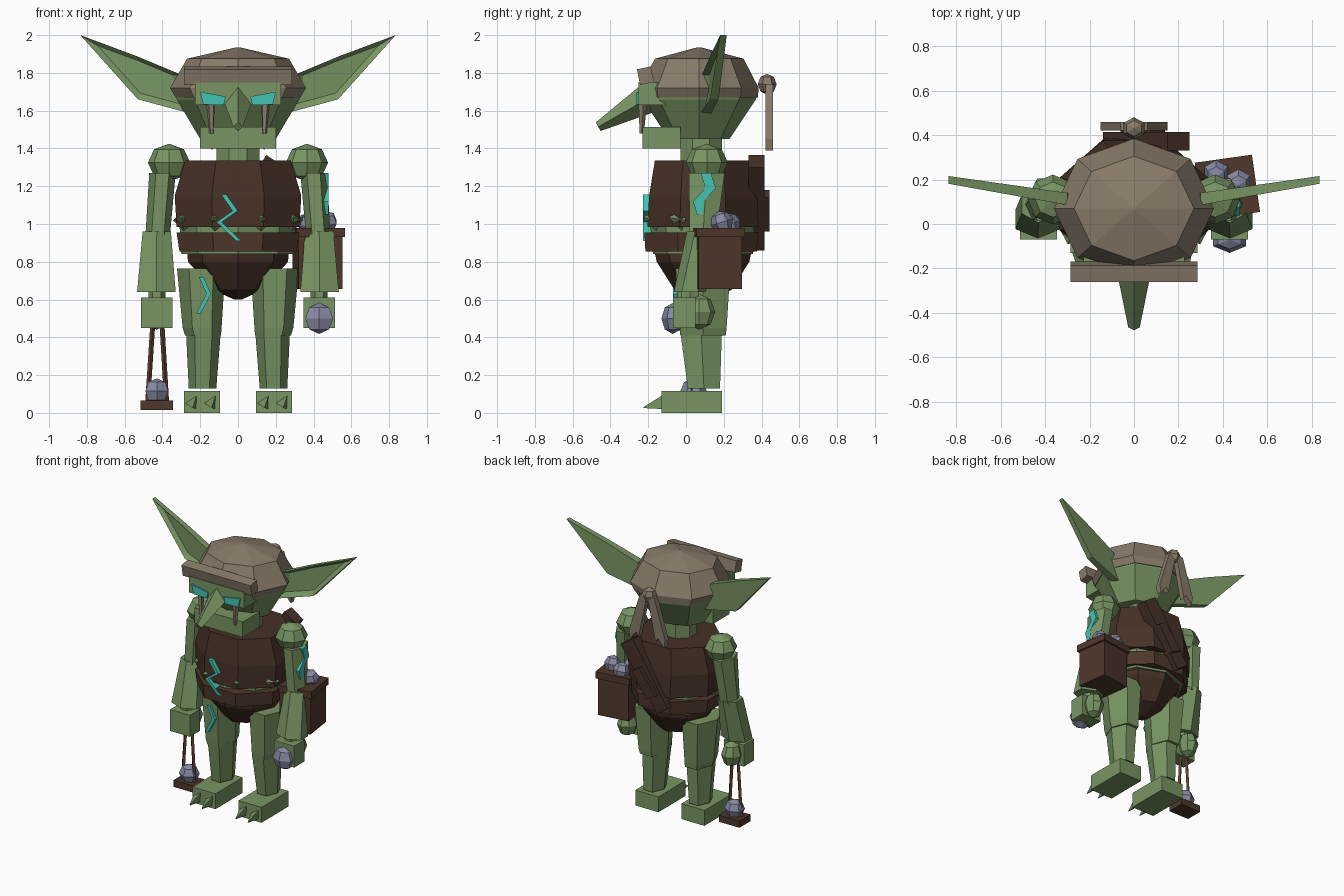
import bpy, bmesh, math
from mathutils import Vector, Matrix

if "Cube" in bpy.data.objects:
    bpy.data.objects.remove(bpy.data.objects["Cube"])


def lin(c):
    c /= 255
    return c / 12.92 if c < 0.04045 else ((c + 0.055) / 1.055) ** 2.4


def material(name, *rgb):
    m = bpy.data.materials.new(name)
    m.diffuse_color = (*[lin(c) for c in rgb], 1)
    m.use_nodes = True
    m.node_tree.nodes["Principled BSDF"].inputs["Base Color"].default_value = m.diffuse_color
    return m


GREEN = material("skin_green", 120, 149, 99)
TAN = material("cap_tan", 136, 124, 106)
BROWN = material("leather_brown", 78, 55, 43)
DARK = material("jacket_brown", 70, 49, 38)
CYAN = material("glow_cyan", 66, 196, 180)
STONE = material("stone_lilac", 136, 138, 164)
CORD = material("cord_brown", 98, 68, 50)


def finish(name, bm, mat):
    bmesh.ops.recalc_face_normals(bm, faces=bm.faces)
    me = bpy.data.meshes.new(name)
    bm.to_mesh(me)
    bm.free()
    me.materials.append(mat)
    ob = bpy.data.objects.new(name, me)
    bpy.context.collection.objects.link(ob)
    return ob


def loft(name, rings, n, mat, phase=0.0):
    """Rings are (cx, cy, z, half width, half depth), bottom to top."""
    ang = [(i + phase) * math.tau / n for i in range(n)]
    kx = max(abs(math.cos(a)) for a in ang)
    ky = max(abs(math.sin(a)) for a in ang)
    bm = bmesh.new()
    loops = [[bm.verts.new((cx + rx * math.cos(a) / kx, cy + ry * math.sin(a) / ky, z)) for a in ang]
             for cx, cy, z, rx, ry in rings]
    for lo, hi in zip(loops, loops[1:]):
        for i in range(n):
            j = (i + 1) % n
            bm.faces.new((lo[i], lo[j], hi[j], hi[i]))
    bm.faces.new(loops[0][::-1])
    bm.faces.new(loops[-1])
    return finish(name, bm, mat)


def box(name, c, size, mat, rx=0.0, rz=0.0):
    bm = bmesh.new()
    rot = Matrix.Rotation(rz, 4, 'Z') @ Matrix.Rotation(rx, 4, 'X')
    bmesh.ops.create_cube(bm, size=1, matrix=Matrix.Translation(c) @ rot @ Matrix.Diagonal((*size, 1)))
    return finish(name, bm, mat)


def ball(name, c, r, mat, n=6, tilt=0.0):
    bm = bmesh.new()
    m = Matrix.Translation(c) @ Matrix.Rotation(tilt, 4, 'X') @ Matrix.Diagonal((*r, 1))
    bmesh.ops.create_uvsphere(bm, u_segments=n, v_segments=4, radius=1, matrix=m)
    return finish(name, bm, mat)


def limb(name, p, q, r0, r1, n, mat, spin=0.0):
    p, q = Vector(p), Vector(q)
    bm = bmesh.new()
    m = Matrix.Translation((p + q) / 2) @ (q - p).to_track_quat('Z', 'Y').to_matrix().to_4x4()
    bmesh.ops.create_cone(bm, cap_ends=True, segments=n, radius1=r0, radius2=r1,
                          depth=(q - p).length, matrix=m @ Matrix.Rotation(spin, 4, 'Z'))
    return finish(name, bm, mat)


def plate(name, pts, axis, a, b, mat):
    """Outline extruded along x or y from a to b."""
    def place(u, v, d):
        return (u, d, v) if axis == 'y' else (d, u, v)
    bm = bmesh.new()
    lo = [bm.verts.new(place(u, v, a)) for u, v in pts]
    hi = [bm.verts.new(place(u, v, b)) for u, v in pts]
    bm.faces.new(lo)
    bm.faces.new(hi[::-1])
    for i in range(len(pts)):
        j = (i + 1) % len(pts)
        bm.faces.new((lo[i], lo[j], hi[j], hi[i]))
    bmesh.ops.recalc_face_normals(bm, faces=bm.faces)
    bmesh.ops.triangulate(bm, faces=[f for f in bm.faces if len(f.verts) > 4])
    return finish(name, bm, mat)


def zigzag(name, pts, w, axis, a, b):
    """Ribbon that follows a bent line with a constant sideways width."""
    out = [(u - w / 2, v) for u, v in pts] + [(u + w / 2, v) for u, v in pts[::-1]]
    return plate(name, out, axis, a, b, CYAN)


# Head, jaw, neck and brow
loft("head", [(0, .07, 1.45, .20, .16), (0, .07, 1.66, .325, .30), (0, .07, 1.70, .33, .31)], 8, GREEN)
box("jaw", (0, -.13, 1.457), (.40, .20, .115), GREEN)
loft("neck", [(0, .08, 1.28, .115, .11), (0, .08, 1.47, .115, .11)], 8, GREEN, .5)
box("brow", (0, -.17, 1.69), (.455, .165, .12), GREEN)
limb("nose", (0, -.20, 1.665), (0, -.465, 1.515), .08, .026, 4, GREEN)

# Cap with front roll and rear knot
loft("cap", [(0, .07, 1.67, .33, .31), (0, .07, 1.72, .36, .315), (0, .07, 1.875, .27, .235),
             (0, .07, 1.935, .01, .01)], 8, TAN)
box("cap_roll", (0, -.215, 1.785), (.57, .075, .085), TAN, rx=.2)
ball("cap_knot", (0, .43, 1.74), (.055, .05, .055), TAN)

for s in (-1, 1):
    side = "right" if s < 0 else "left"
    # Eyes and tusks
    plate("eye_" + side, [(s * .20, 1.70), (s * .065, 1.675), (s * .075, 1.63), (s * .185, 1.632)],
          'y', -.262, -.2, CYAN)
    limb("tusk_" + side, (s * .14, -.235, 1.48), (s * .145, -.23, 1.64), .012, .024, 5, TAN)
    # Tail of the cap knot
    plate("cap_tail_" + side, [(0, 1.75), (s * .06, 1.74), (s * .15, 1.45), (s * .14, 1.39),
                               (s * .09, 1.45), (s * .07, 1.42)], 'y', .42, .46, TAN)
    # Ear: leaf outline with hollow front, swept back
    ear = plate("ear_" + side, [(s * .25, 1.585), (s * .53, 1.66), (s * .835, 2.0),
                                (s * .54, 1.89), (s * .30, 1.79)], 'y', 0, .055, GREEN)
    bm = bmesh.new()
    bm.from_mesh(ear.data)
    front = [f for f in bm.faces if all(v.co.y < .01 for v in f.verts)]
    new = bmesh.ops.extrude_face_region(bm, geom=front)['geom']
    bmesh.ops.delete(bm, geom=front, context='FACES_ONLY')
    mid = Vector((s * .48, 0, 1.785))
    for v in [g for g in new if isinstance(g, bmesh.types.BMVert)]:
        v.co = mid + (v.co - mid) * .74
        v.co.y = .03
    for v in bm.verts:
        t = abs(v.co.x) - .3
        v.co.y = v.co.y * (1 - .7 * t) + .085 + t * .18
    bmesh.ops.recalc_face_normals(bm, faces=bm.faces)
    bm.to_mesh(ear.data)
    bm.free()

    # Arm: shoulder, upper arm, flared forearm, fist
    ball("shoulder_" + side, (s * .365, .11, 1.325), (.112, .112, .1), GREEN, 8)
    loft("upper_arm_" + side, [(s * .425, .09, .94, .065, .07), (s * .40, .11, 1.27, .07, .095)], 6, GREEN)
    loft("forearm_" + side, [(s * .432, .02, .64, .102, .085), (s * .43, .09, .96, .075, .085)], 6, GREEN, .5)
    loft("wrist_" + side, [(s * .43, .02, .58, .045, .045), (s * .43, .02, .66, .045, .045)], 6, GREEN)
    ball("thumb_" + side, (s * .43, .07, .535), (.07, .085, .095), GREEN, 8)
    box("hand_" + side, (s * .43, -.01, .53), (.165, .12, .16), GREEN)

    # Leg: thigh, shin, foot, claws
    loft("thigh_" + side, [(s * .185, .09, .41, .095, .12), (s * .19, .09, .45, .103, .125),
                           (s * .195, .09, .765, .128, .145)], 6, GREEN)
    loft("shin_" + side, [(s * .188, .095, .13, .073, .085), (s * .183, .08, .43, .092, .11)], 6, GREEN)
    box("foot_" + side, (s * .19, .03, .058), (.19, .32, .115), GREEN)
    for dx in (-.05, .05):
        limb("claw_" + side, (s * .19 + dx, -.12, .055), (s * .19 + dx, -.225, .028), .042, .003, 3, GREEN, math.pi / 2)

    # Hem spikes
    for x, y in ((.12, -.165), (.285, -.03)):
        limb("hem_spike_" + side, (s * x, y + .02, 1.02), (s * (x + .01), y - .06, 1.035), .06, .004, 4, GREEN)

# Torso: skin, jacket, belt, breeches
loft("belly", [(0, .09, .84, .30, .265), (0, .09, 1.0, .31, .28)], 8, GREEN)
loft("jacket", [(0, .09, .985, .325, .295), (0, .09, 1.15, .335, .285), (0, .09, 1.335, .28, .255)], 8, DARK, .5)
loft("belt", [(0, .08, .855, .31, .295), (0, .08, .955, .325, .30)], 8, BROWN, .5)
loft("breeches", [(0, .09, .60, .02, .02), (0, .09, .65, .13, .15), (0, .09, .80, .265, .245),
                  (0, .09, .87, .27, .26)], 8, DARK)
# Diagonal strap and sheath on the back
plate("back_strap", [(.15, 1.365), (.25, 1.30), (-.05, .86), (-.14, .92)], 'y', .33, .415, DARK)
plate("back_sheath", [(.08, 1.18), (.14, 1.14), (.02, .96), (-.06, 1.0)], 'y', .36, .442, DARK)

# Glowing cracks
zigzag("chest_crack", [(-.075, 1.155), (-.015, 1.07), (-.10, 1.01), (.005, .91)], .028, 'y', -.228, -.16)
zigzag("leg_crack", [(-.195, .72), (-.155, .63), (-.21, .525)], .024, 'y', -.07, -.01)
zigzag("arm_crack", [(.105, 1.27), (.13, 1.19), (.065, 1.12), (.085, 1.05)], .055, 'x', .43, .478)

# Sling hanging from the right hand
for x0, x1 in ((-.452, -.478), (-.402, -.378)):
    limb("sling_cord", (x0, .03, .46), (x1, .03, .06), .013, .013, 4, CORD)
box("sling_cradle", (-.43, .04, .04), (.17, .13, .05), BROWN)
ball("sling_stone", (-.43, .04, .115), (.07, .07, .068), STONE)
# Stone gripped in the left hand
ball("held_stone", (.43, -.07, .50), (.085, .06, .082), STONE)

# Pouch of stones on the left hip
box("pouch", (.42, .165, .80), (.235, .235, .29), BROWN, rz=.14)
box("pouch_rim", (.42, .165, .955), (.26, .26, .05), BROWN, rz=.14)
for c in ((.37, .23, 1.0), (.47, .19, 1.01), (.38, .13, 1.0)):
    ball("pouch_stone", c, (.06, .06, .06), STONE, tilt=.3)
